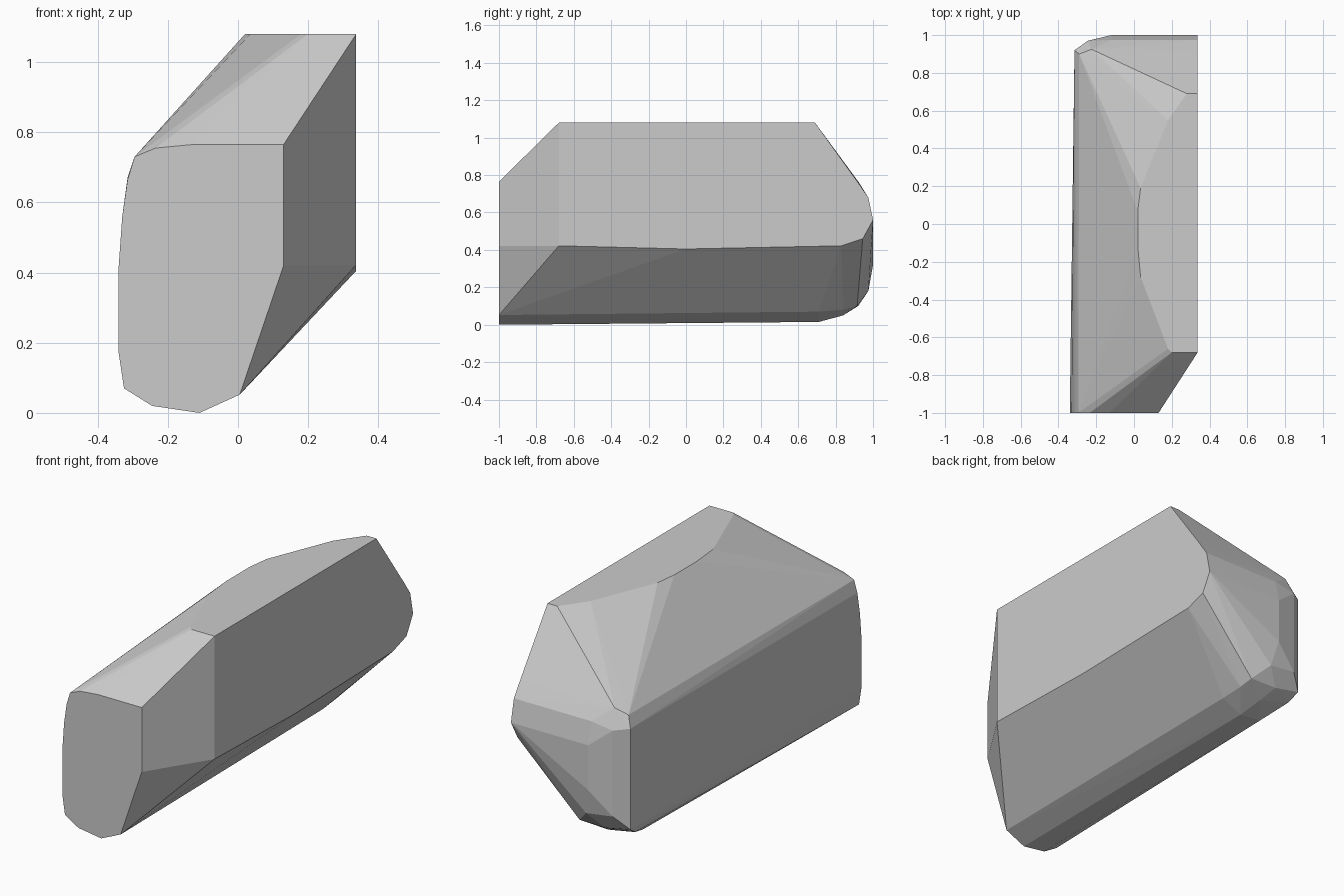
import bpy, bmesh, math

if "Cube" in bpy.data.objects:
    bpy.data.objects.remove(bpy.data.objects["Cube"])

# Flat profiles that bound the convex block
front = [(.13, .765), (.13, .42), (.005, .052), (-.11, 0), (-.245, .02), (-.325, .07), (-.34, .17),
         (-.34, .42), (-.33, .56), (-.315, .665), (-.295, .73), (-.235, .755), (-.13, .765)]   # x, z
side = [(-.68, 1.08), (.69, 1.08), (.92, .76), (.975, .68), (1, .56),
        (.945, .46), (.83, .422), (0, .405), (-.68, .422)]                                      # y, z
top = [(.28, .69), (.18, .55), (.035, .19), (.02, .07), (.02, -.12), (.035, -.28),
       (.18, -.66), (.2, -.68)]                                                                 # x, y
# Rounded back end
back = [(-.225, .925, .76), (-.29, .9, .73), (-.315, .92, .67), (-.315, .92, .13),
        (-.245, .97, .66), (-.12, .975, .68), (-.12, 1, .56), (-.12, 1, .32), (-.245, .97, .2),
        (-.09, .975, .18), (-.165, .92, .1), (-.01, .915, .1), (0, .84, .08), (.005, .71, .07),
        (-.11, .71, .015), (-.24, .71, .03), (-.13, .84, .05), (-.3, .86, .09)]

points = [(x, -1, z) for x, z in front] + [(.337, y, z) for y, z in side]
points += [(x, y, 1.08) for x, y in top] + back

# Wrap all profiles in one hull
bm = bmesh.new()
for p in points:
    bm.verts.new(p)
hull = bmesh.ops.convex_hull(bm, input=bm.verts)
loose = [v for v in bm.verts if not v.link_faces]
bmesh.ops.delete(bm, geom=loose, context='VERTS')
bmesh.ops.dissolve_limit(bm, angle_limit=math.radians(1), verts=bm.verts, edges=bm.edges)
bmesh.ops.recalc_face_normals(bm, faces=bm.faces)

mesh = bpy.data.meshes.new("block")
bm.to_mesh(mesh)
bm.free()
block = bpy.data.objects.new("block", mesh)
bpy.context.collection.objects.link(block)

# Plain grey
grey = bpy.data.materials.new("light_grey")
grey.diffuse_color = (.6, .6, .6, 1)
grey.use_nodes = True
grey.node_tree.nodes["Principled BSDF"].inputs["Base Color"].default_value = grey.diffuse_color
mesh.materials.append(grey)
